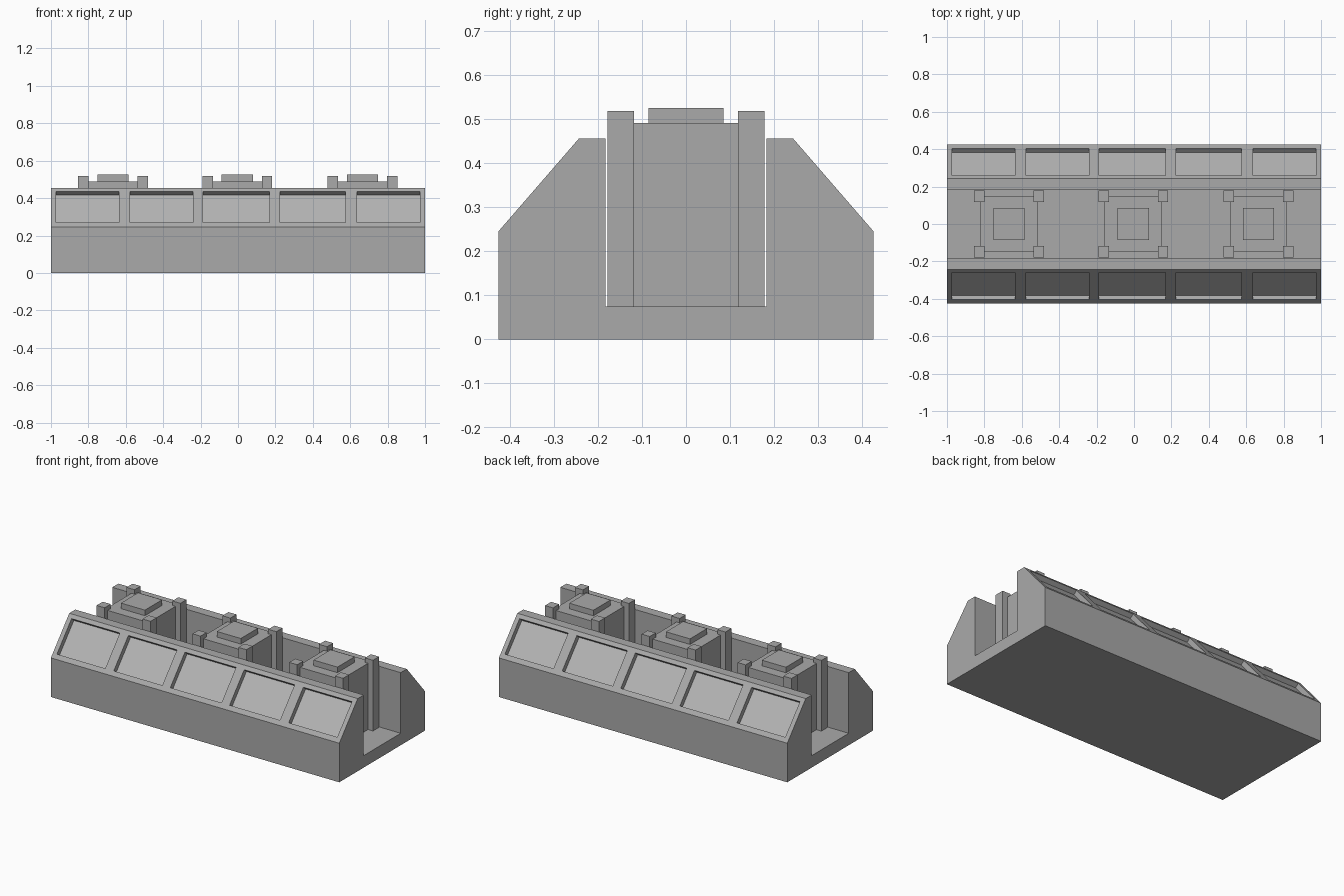
import bpy, bmesh, math
from mathutils import Matrix, Vector

old = bpy.data.objects.get("Cube")
if old:
    bpy.data.objects.remove(old)


def material(name, value):
    m = bpy.data.materials.new(name)
    m.use_nodes = True
    colour = (value, value, value, 1)
    m.diffuse_color = colour
    m.node_tree.nodes["Principled BSDF"].inputs["Base Color"].default_value = colour
    return m


grey = material("mid_grey", 0.40)
pale = material("pale_grey", 0.45)


def finish(bm, name):
    bmesh.ops.recalc_face_normals(bm, faces=bm.faces)
    mesh = bpy.data.meshes.new(name)
    bm.to_mesh(mesh)
    bm.free()
    obj = bpy.data.objects.new(name, mesh)
    bpy.context.collection.objects.link(obj)
    mesh.materials.append(grey)
    return obj


def add_box(bm, centre, size, tilt=0):
    place = (Matrix.Translation(centre) @ Matrix.Rotation(tilt, 4, 'X')
             @ Matrix.Diagonal((*size, 1)))
    bmesh.ops.create_cube(bm, size=1, matrix=place)


def box(name, x, y, half_x, half_y, bottom, top):
    bm = bmesh.new()
    add_box(bm, (x, y, (bottom + top) / 2), (2 * half_x, 2 * half_y, top - bottom))
    return finish(bm, name)


# Trough body: half profile mirrored across y, extruded along x
FLOOR = 0.075
half = [(0.425, 0), (0.425, 0.245), (0.243, 0.455), (0.183, 0.455), (0.183, FLOOR)]
profile = half + [(-y, z) for y, z in reversed(half)]
bm = bmesh.new()
end = bm.faces.new([bm.verts.new((-1, y, z)) for y, z in profile])
ext = bmesh.ops.extrude_face_region(bm, geom=[end])
bmesh.ops.translate(bm, vec=(2, 0, 0),
                    verts=[g for g in ext["geom"] if isinstance(g, bmesh.types.BMVert)])
body = finish(bm, "trough_body")
body.data.materials.append(pale)

# Recessed panels sunk square into both slopes
DEPTH = 0.03
spans = [(-0.972, -0.637), (-0.578, -0.241), (-0.186, 0.169), (0.225, 0.575), (0.635, 0.972)]
slope = math.atan2(0.21, 0.182)
bm = bmesh.new()
for side in (-1, 1):
    for a, b in spans:
        add_box(bm, ((a + b) / 2, side * 0.3325, 0.3517), (b - a, 0.221, 2 * DEPTH), -side * slope)
cutter = finish(bm, "panel_cutter")
cutter.hide_render = True
cut = body.modifiers.new("panels", 'BOOLEAN')
cut.operation = 'DIFFERENCE'
cut.solver = 'EXACT'
cut.object = cutter
bpy.context.view_layer.objects.active = body
bpy.ops.object.modifier_apply(modifier=cut.name)
bpy.data.objects.remove(cutter)

# Panel floors are the slope-facing faces lying below the slope surface
for face in body.data.polygons:
    side = 1 if face.center.y > 0 else -1
    normal = Vector((0, side * math.sin(slope), math.cos(slope)))
    depth = (Vector((0, side * 0.243, 0.455)) - face.center).dot(normal)
    sunk = face.normal.dot(normal) > 0.99 and depth > DEPTH / 2
    face.material_index = 1 if sunk else 0

# Three towers standing in the trough, each with corner posts and a cap
for label, x in (("right", -0.669), ("middle", -0.004), ("left", 0.666)):
    box(label + "_tower", x, 0, 0.153, 0.148, FLOOR, 0.49)
    box(label + "_cap", x, 0, 0.083, 0.085, 0.49, 0.525)
    for sx, across in ((-1, "right"), (1, "left")):
        for sy, along in ((-1, "front"), (1, "back")):
            box(f"{label}_tower_{along}_{across}_post", x + sx * 0.159, sy * 0.148,
                0.028, 0.03, FLOOR, 0.518)
